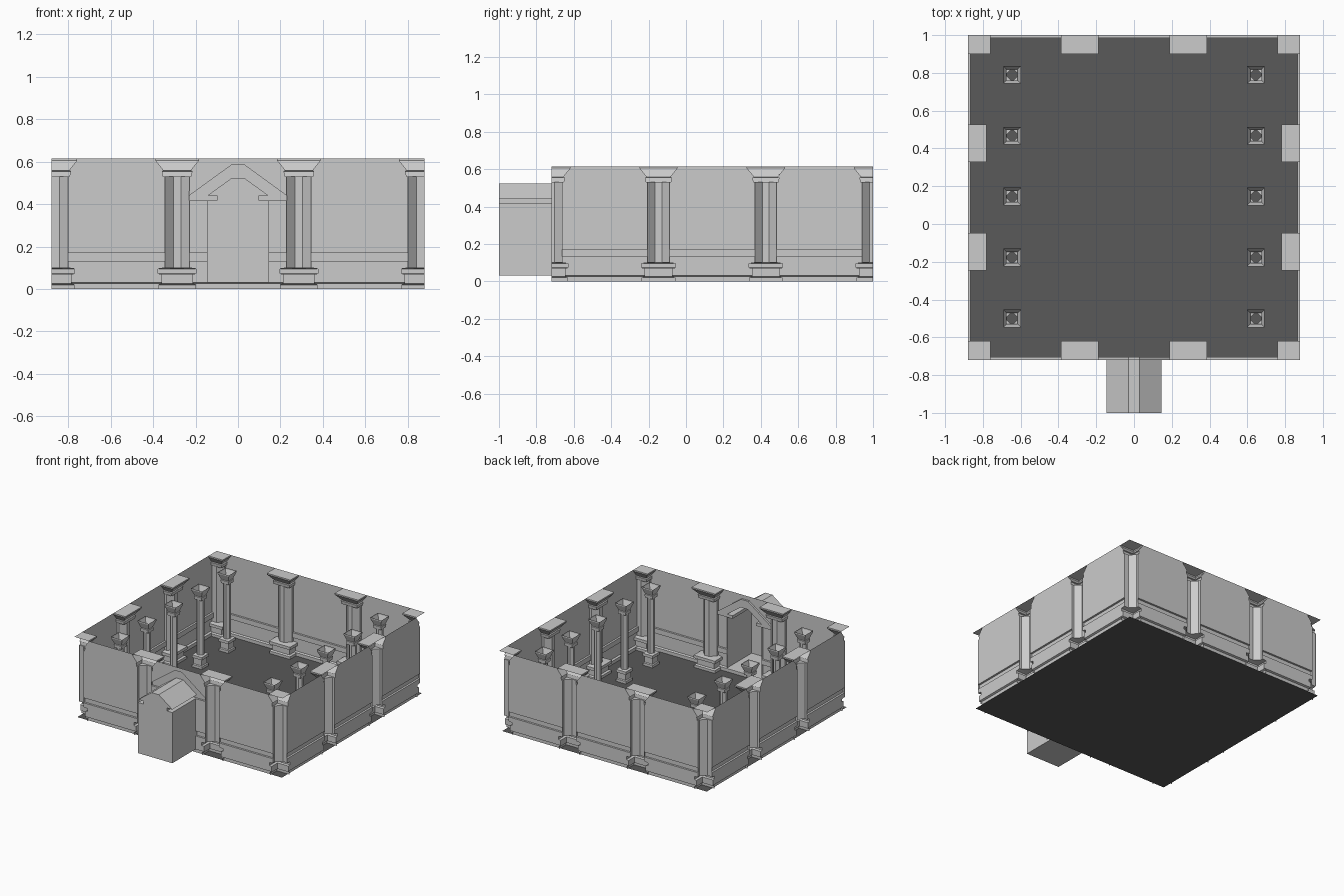
import bpy, bmesh
from mathutils import Vector

if "Cube" in bpy.data.objects:
    bpy.data.objects.remove(bpy.data.objects["Cube"])

X0, Y0, Y1 = 0.88, -0.72, 1.0          # wall planes
TOP, EPS = 0.615, 1e-5
XC = [-0.86, -0.287, 0.287, 0.86]      # pier centres along x and y
YC = [-0.72, -0.147, 0.427, 1.0]
# pier profile: height, half width, corner chamfer
PIER = [(0, .087, 0), (.02, .087, 0), (.025, .072, 0), (.07, .072, 0),
        (.073, .09, 0), (.095, .09, 0), (.1, .058, .04), (.53, .058, .04),
        (.53, .066, 0), (.555, .07, 0), (.558, .062, 0), (.605, .1, 0), (TOP, .1, 0)]
PIER_W = [(z, h) for z, h, c in PIER]
# doorway outline: height, half width
DOOR = [(.0, 0), (.03, 0), (.03, .145), (.417, .145), (.417, .23), (.44, .23),
        (.585, .03), (.585, 0), (TOP, 0)]
RAIL = [(0, .015), (.025, .015), (.03, 0), (.132, 0), (.132, .015), (.17, .015),
        (.17, 0), (TOP, 0)]


def lerp(table, z):
    for (a, va), (b, vb) in zip(table, table[1:]):
        if a <= z <= b and b > a:
            return va + (vb - va) * (z - a) / (b - a)
    return table[-1][1]


def finish(name, bm, inward=False):
    bmesh.ops.remove_doubles(bm, verts=bm.verts, dist=1e-4)
    bm.normal_update()
    if inward:
        for f in bm.faces:
            if f.normal.dot(Vector((0, .14, .3)) - f.calc_center_median()) < 0:
                f.normal_flip()
    me = bpy.data.meshes.new(name)
    bm.to_mesh(me)
    bm.free()
    ob = bpy.data.objects.new(name, me)
    bpy.context.collection.objects.link(ob)
    return ob


def face(bm, pts):
    return bm.faces.new([bm.verts.new(p) for p in pts])


def pier(name, x, y, s=1.0, height=TOP, cap=True, clips=()):
    """Square pier with chamfered shaft, optionally cut by wall planes."""
    bm, rings = bmesh.new(), []
    for z, h, c in PIER:
        k = h - c
        o = [(h, -k), (h, k), (k, h), (-k, h), (-h, k), (-h, -k), (-k, -h), (k, -h)]
        rings.append([bm.verts.new((x + a * s, y + b * s, z * height / TOP)) for a, b in o])
    for r, q in zip(rings, rings[1:]):
        for i in range(8):
            j = (i + 1) % 8
            bm.faces.new((r[i], r[j], q[j], q[i]))
    if cap:
        bm.faces.new(rings[-1])
    bmesh.ops.remove_doubles(bm, verts=bm.verts, dist=1e-4)
    for co, no in clips:
        bmesh.ops.bisect_plane(bm, geom=bm.verts[:] + bm.edges[:] + bm.faces[:],
                               plane_co=co, plane_no=no, clear_outer=True)
    return finish(name, bm)


def bay(bm, P, left, right, door=False):
    """Wall strip between two edge curves, following the rail profile."""
    zs = {z for z, _ in PIER_W + RAIL}
    if door:
        zs |= {z for z, _ in DOOR}
    zs, last = sorted(zs), None
    for a, b in zip(zs, zs[1:]):
        a2, b2 = a + EPS, b - EPS
        da, db = lerp(RAIL, a2), lerp(RAIL, b2)
        face(bm, [P(left(a2), da, a), P(right(a2), da, a),
                  P(right(b2), db, b), P(left(b2), db, b)])
        if last is not None and abs(last - da) > .01:     # rail ledge
            face(bm, [P(left(a2), last, a), P(right(a2), last, a),
                      P(right(a2), da, a), P(left(a2), da, a)])
        last = db


# walls
WALLS = {
    "front_wall": (XC, lambda u, d, z: (u, Y0 + d, z)),
    "back_wall": (XC, lambda u, d, z: (u, Y1 - d, z)),
    "left_wall": (YC, lambda u, d, z: (-X0 + d, u, z)),
    "right_wall": (YC, lambda u, d, z: (X0 - d, u, z)),
}
for name, (cs, P) in WALLS.items():
    bm = bmesh.new()
    for i in range(3):
        lo = lambda z, c=cs[i]: c + lerp(PIER_W, z)
        hi = lambda z, c=cs[i + 1]: c - lerp(PIER_W, z)
        if name == "front_wall" and i == 1:
            bay(bm, P, lo, lambda z: -lerp(DOOR, z), True)
            bay(bm, P, lambda z: lerp(DOOR, z), hi, True)
        else:
            bay(bm, P, lo, hi)
    finish(name, bm, True)

# wall piers and corner piers, hollow towards the outside
CLIP = {"l": ((-X0, 0, 0), (-1, 0, 0)), "r": ((X0, 0, 0), (1, 0, 0)),
        "f": ((0, Y0, 0), (0, -1, 0)), "b": ((0, Y1, 0), (0, 1, 0))}
for x in XC[1:3]:
    pier("front_pier", x, Y0, clips=[CLIP["f"]])
    pier("back_pier", x, Y1, clips=[CLIP["b"]])
for y in YC[1:3]:
    pier("left_pier", -X0, y, clips=[CLIP["l"]])
    pier("right_pier", X0, y, clips=[CLIP["r"]])
for x, kx in ((XC[0], "l"), (XC[3], "r")):
    for y, ky in ((Y0, "f"), (Y1, "b")):
        pier("corner_pier", x, y, clips=[CLIP[kx], CLIP[ky]])

# free-standing columns, open at the top
for x in (-.645, .645):
    for i in range(5):
        pier("column", x, -.5 + i * .3225, s=.47, height=.6, cap=False)

# floor
bm = bmesh.new()
face(bm, [(-.865, -.705, 0), (.865, -.705, 0), (.865, .985, 0), (-.865, .985, 0)])
floor = finish("floor", bm)
mat = bpy.data.materials.new("dark_floor")
mat.diffuse_color = (.1, .1, .1, 1)
mat.use_nodes = True
mat.node_tree.nodes["Principled BSDF"].inputs["Base Color"].default_value = mat.diffuse_color
floor.data.materials.append(mat)

# entrance passage
YF = Y0 + .015
half = [(.145, .03), (.145, .417), (.1, .417), (.1, .44), (.145, .44), (.03, .523)]
loop = half + [(-x, z) for x, z in reversed(half)]
bm = bmesh.new()
face(bm, [(x, -1, z) for x, z in loop])
for (a, b), (c, d) in zip(loop, loop[1:] + loop[:1]):
    face(bm, [(a, -1, b), (c, -1, d), (c, YF, d), (a, YF, b)])
finish("entrance_passage", bm)

# doorway gable and imposts, set inward from the wall
outer = [(.145, .417), (.23, .417), (.23, .44), (.03, .585)]
bm = bmesh.new()
for s in (-1, 1):
    for (a, b), (c, d) in zip(outer, outer[1:]):
        face(bm, [(s * a, Y0, b), (s * c, Y0, d), (s * c, YF, d), (s * a, YF, b)])
    for poly in ([(.1, .417), (.23, .417), (.23, .44), (.1, .44)],
                 [(.145, .44), (.23, .44), (.03, .585), (.03, .523)]):
        face(bm, [(s * x, YF, z) for x, z in poly])
    face(bm, [(s * .145, Y0, .03), (s * .145, Y0, .417), (s * .145, YF, .417), (s * .145, YF, .03)])
face(bm, [(-.03, YF, .523), (.03, YF, .523), (.03, YF, .585), (-.03, YF, .585)])
face(bm, [(-.03, Y0, .585), (.03, Y0, .585), (.03, YF, .585), (-.03, YF, .585)])
finish("doorway_frame", bm)
